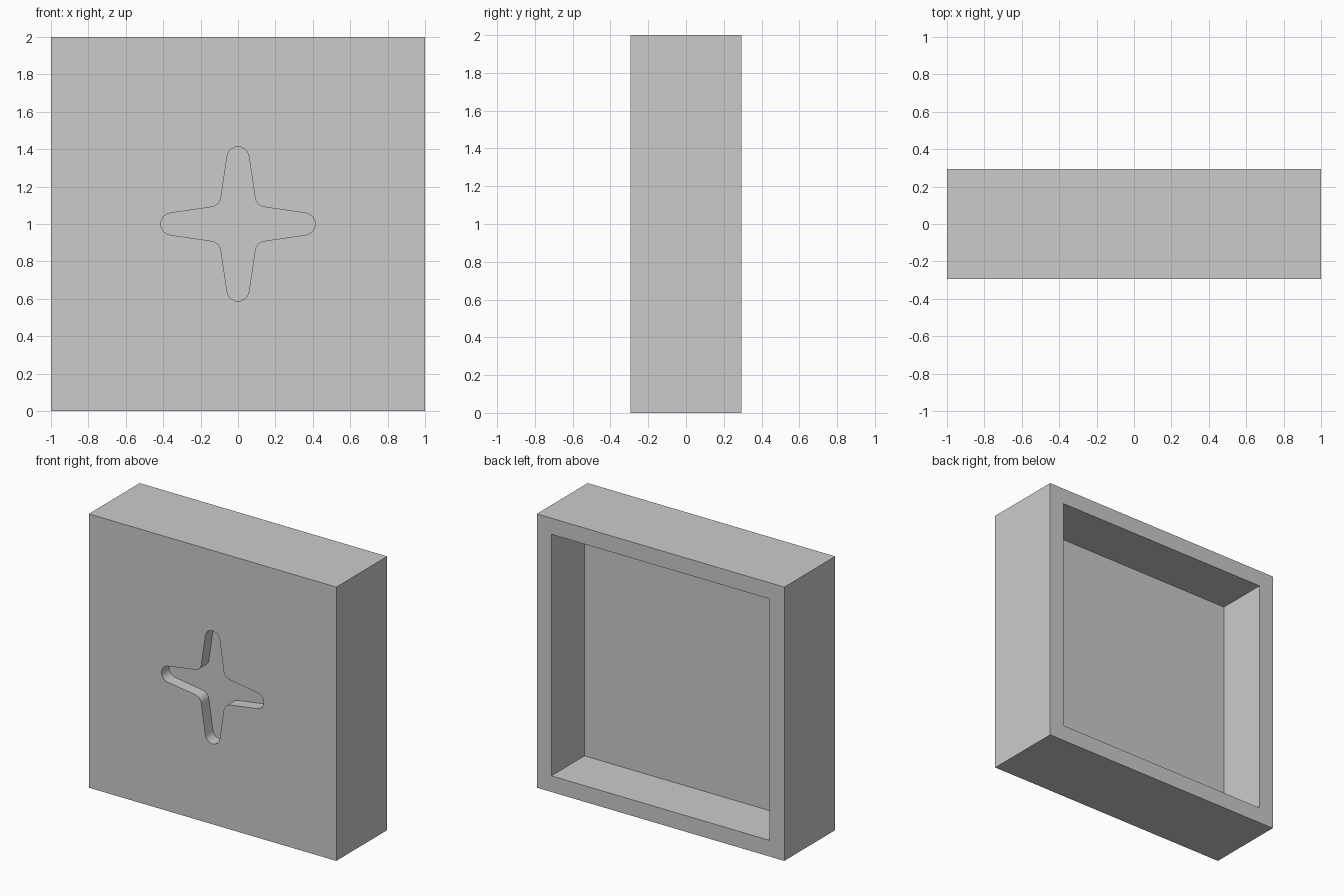
import bpy
import bmesh
from math import atan2, cos, pi, sin, tan
from mathutils import Vector

default_cube = bpy.data.objects.get("Cube")
if default_cube:
    bpy.data.objects.remove(default_cube, do_unlink=True)

SIZE = 2.0
DEPTH = 0.588
WALL = 0.118
RECESS_DEPTH = 0.382
STAR_DEPTH = 0.088
STAR_REACH = 0.413
ROUND = 0.0588      # radius of arm tips and inner corners
TAPER = 0.147       # sideways slope of each arm side
STEPS = 8

grey = bpy.data.materials.new("plain grey")
grey.use_nodes = True
grey.diffuse_color = (0.6, 0.6, 0.6, 1)
grey.node_tree.nodes["Principled BSDF"].inputs["Base Color"].default_value = (0.6, 0.6, 0.6, 1)


def prism(name, outline, y_front, y_back):
    """Extrude an outline in the x-z plane from y_front to y_back."""
    bm = bmesh.new()
    face = bm.faces.new([bm.verts.new((p.x, y_front, p.y + SIZE / 2)) for p in outline])
    side = bmesh.ops.extrude_face_region(bm, geom=[face])
    moved = [v for v in side["geom"] if isinstance(v, bmesh.types.BMVert)]
    bmesh.ops.translate(bm, verts=moved, vec=(0, y_back - y_front, 0))
    bmesh.ops.recalc_face_normals(bm, faces=bm.faces)
    mesh = bpy.data.meshes.new(name)
    bm.to_mesh(mesh)
    bm.free()
    mesh.materials.append(grey)
    obj = bpy.data.objects.new(name, mesh)
    bpy.context.collection.objects.link(obj)
    return obj


def square(half):
    return [Vector((x * half, z * half)) for x, z in ((-1, -1), (1, -1), (1, 1), (-1, 1))]


def arc(centre, start, end):
    return [centre + ROUND * Vector((cos(a), sin(a)))
            for a in (start + (end - start) * i / STEPS for i in range(STEPS + 1))]


def star_outline():
    """Four tapered arms with round tips and filleted inner corners."""
    tilt = atan2(TAPER, 1)
    tip = Vector((0, STAR_REACH - ROUND))
    # Sharp corner where neighbouring arm sides meet on the diagonal
    tangent = tip + ROUND * Vector((cos(tilt), sin(tilt)))
    corner = (tangent.x + TAPER * tangent.y) / (1 + TAPER)
    # Fillet centre lies outside the star on the same diagonal
    fillet = corner + ROUND / sin(pi / 4 + tilt) / 2 ** 0.5
    inner = Vector((fillet, fillet))
    quarter = arc(inner, 1.5 * pi - tilt, pi + tilt) + arc(tip, tilt, pi - tilt)
    points = []
    for k in range(4):
        c, s = cos(k * pi / 2), sin(k * pi / 2)
        points += [Vector((c * p.x - s * p.y, s * p.x + c * p.y)) for p in quarter]
    return points


# Block body
block = prism("block", square(SIZE / 2), -DEPTH / 2, DEPTH / 2)

# Shallow star in the front and square recess in the back
cutters = [
    prism("star_cutter", star_outline(), -DEPTH / 2 - 0.1, -DEPTH / 2 + STAR_DEPTH),
    prism("recess_cutter", square(SIZE / 2 - WALL), DEPTH / 2 - RECESS_DEPTH, DEPTH / 2 + 0.1),
]
bpy.ops.object.select_all(action="DESELECT")
block.select_set(True)
bpy.context.view_layer.objects.active = block
for cutter in cutters:
    cutter.hide_render = True
    cut = block.modifiers.new(cutter.name, "BOOLEAN")
    cut.operation = "DIFFERENCE"
    cut.solver = "EXACT"
    cut.object = cutter
    bpy.ops.object.modifier_apply(modifier=cut.name)
    bpy.data.objects.remove(cutter, do_unlink=True)

# Smooth star curves, sharp edges elsewhere
bpy.ops.object.shade_smooth_by_angle(angle=pi / 6)
